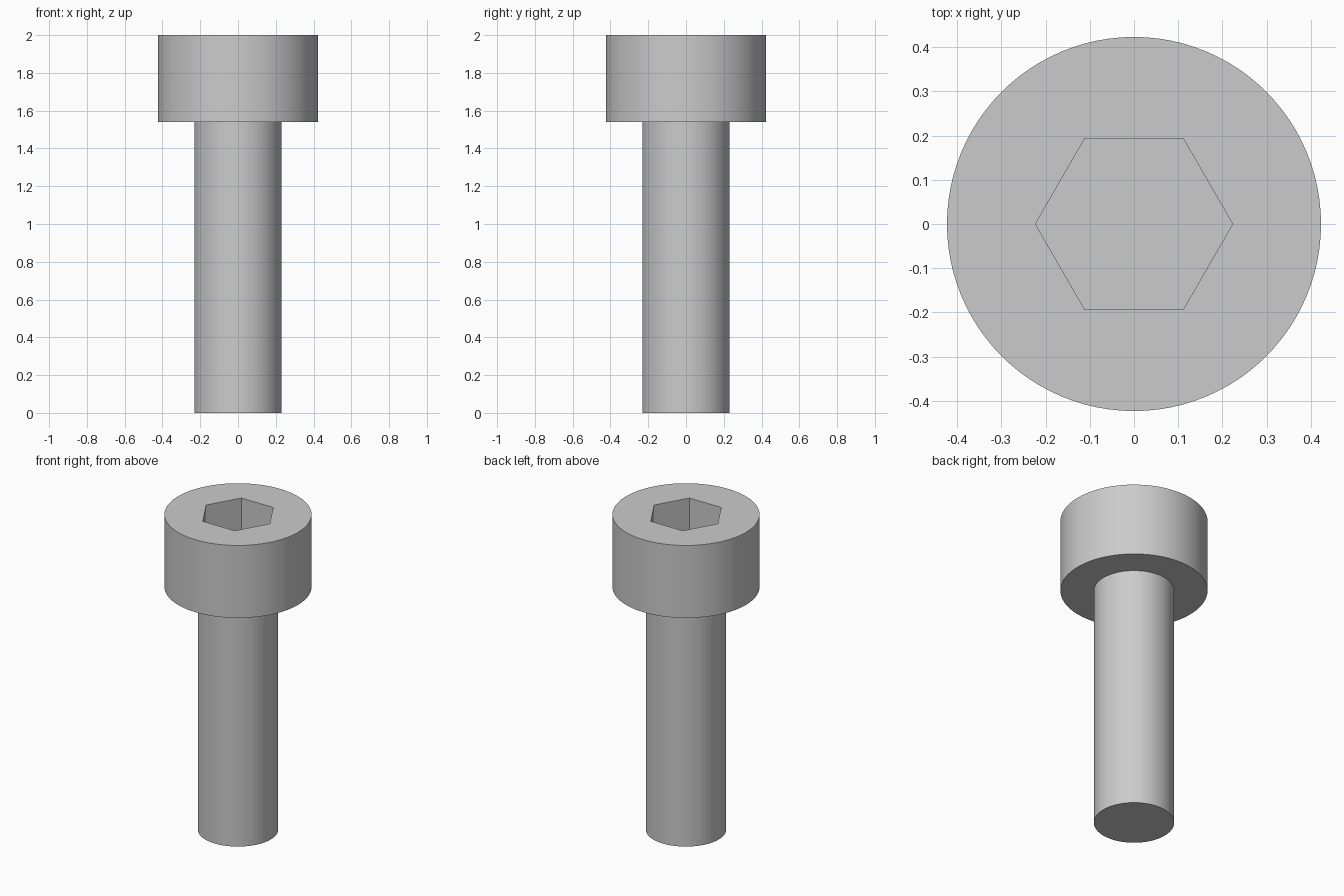
import bpy
import math

cube = bpy.data.objects.get("Cube")
if cube:
    bpy.data.objects.remove(cube, do_unlink=True)

TOP = 2.0
HEAD_BASE = 1.54
HEAD_RADIUS = 0.423
SHANK_RADIUS = 0.231
SOCKET_RADIUS = 0.223
SOCKET_DEPTH = 0.231

steel = bpy.data.materials.new("grey steel")
steel.use_nodes = True
grey = (0.6, 0.6, 0.6, 1)
steel.diffuse_color = grey
steel.node_tree.nodes["Principled BSDF"].inputs["Base Color"].default_value = grey


def prism(name, sides, radius, bottom, top, turn=0):
    """Upright capped prism between two heights."""
    bpy.ops.mesh.primitive_cylinder_add(
        vertices=sides, radius=radius, depth=top - bottom,
        location=(0, 0, (top + bottom) / 2), rotation=(0, 0, turn))
    obj = bpy.context.object
    obj.name = name
    obj.data.materials.append(steel)
    return obj


# Shank, seated slightly inside the head
shank = prism("shank", 96, SHANK_RADIUS, 0, HEAD_BASE + 0.02)

# Head with a hexagonal socket, corners pointing along x
head = prism("head", 96, HEAD_RADIUS, HEAD_BASE, TOP)
cutter = prism("socket_cutter", 6, SOCKET_RADIUS,
               TOP - SOCKET_DEPTH, TOP + 0.1, math.radians(30))
cutter.hide_render = True

socket = head.modifiers.new("socket", "BOOLEAN")
socket.operation = "DIFFERENCE"
socket.solver = "EXACT"
socket.object = cutter
bpy.context.view_layer.objects.active = head
bpy.ops.object.modifier_apply(modifier=socket.name)
bpy.data.objects.remove(cutter, do_unlink=True)

# Smooth round walls, crisp rims and socket edges
for part in (shank, head):
    bpy.ops.object.select_all(action="DESELECT")
    part.select_set(True)
    bpy.context.view_layer.objects.active = part
    bpy.ops.object.shade_smooth_by_angle(angle=math.radians(30))
